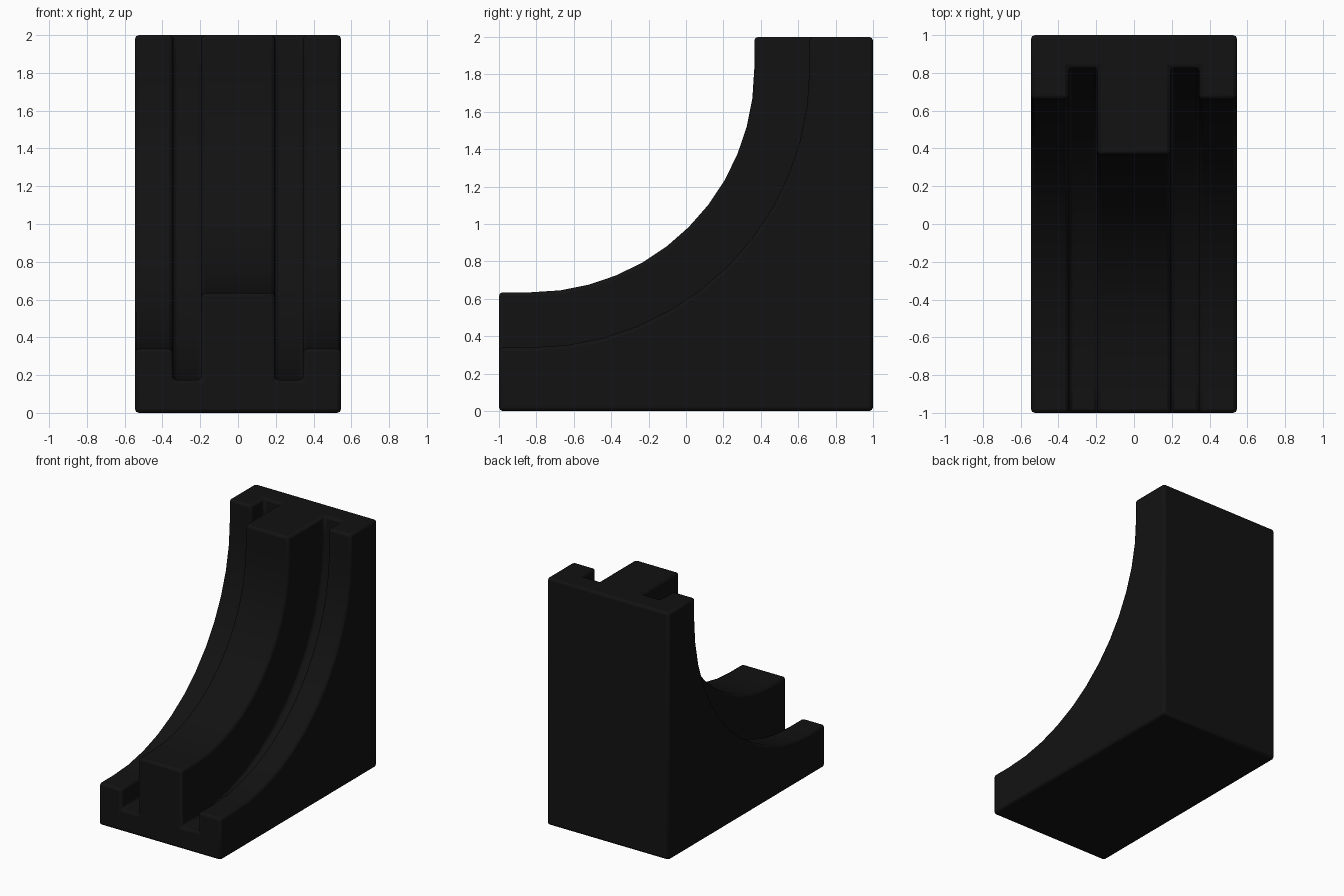
import bpy, bmesh, math

if "Cube" in bpy.data.objects:
    bpy.data.objects.remove(bpy.data.objects["Cube"])

# Cross-section of the curved face: (x, depth below the rib surface)
half = [(0.545, 0.295), (0.345, 0.295), (0.345, 0.46), (0.195, 0.46), (0.195, 0.0)]
section = [(-x, d) for x, d in half] + [(x, d) for x, d in reversed(half)]

# Sweep path in the y-z plane: short straight, quarter arc, short straight
CY, CZ, R, STEPS = -0.828, 1.828, 1.193, 12
stations = [(-1.0, CZ, 0.0)]
for i in range(STEPS + 1):
    stations.append((CY, CZ, math.radians(90 * i / STEPS)))
stations.append((CY, 2.0, math.radians(90)))

bm = bmesh.new()
rows = []
for cy, cz, a in stations:
    rows.append([bm.verts.new((x, cy + (R + d) * math.sin(a), cz - (R + d) * math.cos(a)))
                 for x, d in section])

# Grooved curved surface
for r0, r1 in zip(rows, rows[1:]):
    for j in range(len(section) - 1):
        bm.faces.new((r0[j], r0[j + 1], r1[j + 1], r1[j]))


# Flat outer sides of the block
def corners(x):
    return [bm.verts.new((x, y, z)) for y, z in ((-1, 0), (1, 0), (1, 2))]


lf, lb, lt = corners(-0.545)
rf, rb, rt = corners(0.545)
bm.faces.new([r[0] for r in rows] + [lt, lb, lf])
bm.faces.new([r[-1] for r in rows] + [rt, rb, rf])
bm.faces.new(rows[0] + [rf, lf])
bm.faces.new(rows[-1] + [rt, lt])
bm.faces.new((lf, rf, rb, lb))
bm.faces.new((lb, rb, rt, lt))
bmesh.ops.recalc_face_normals(bm, faces=bm.faces)

mesh = bpy.data.meshes.new("curved_ramp_block")
bm.to_mesh(mesh)
bm.free()
block = bpy.data.objects.new("curved_ramp_block", mesh)
bpy.context.collection.objects.link(block)

# Near-black plastic
mat = bpy.data.materials.new("black_plastic")
mat.diffuse_color = (0.006, 0.006, 0.006, 1)
mat.use_nodes = True
mat.node_tree.nodes["Principled BSDF"].inputs["Base Color"].default_value = mat.diffuse_color
mesh.materials.append(mat)

# Small softened edges
bev = block.modifiers.new("edge_bevel", 'BEVEL')
bev.width = 0.02
bev.segments = 2
bev.limit_method = 'ANGLE'
bev.angle_limit = math.radians(40)

bpy.context.view_layer.objects.active = block
block.select_set(True)
bpy.ops.object.shade_smooth_by_angle(angle=math.radians(30))
